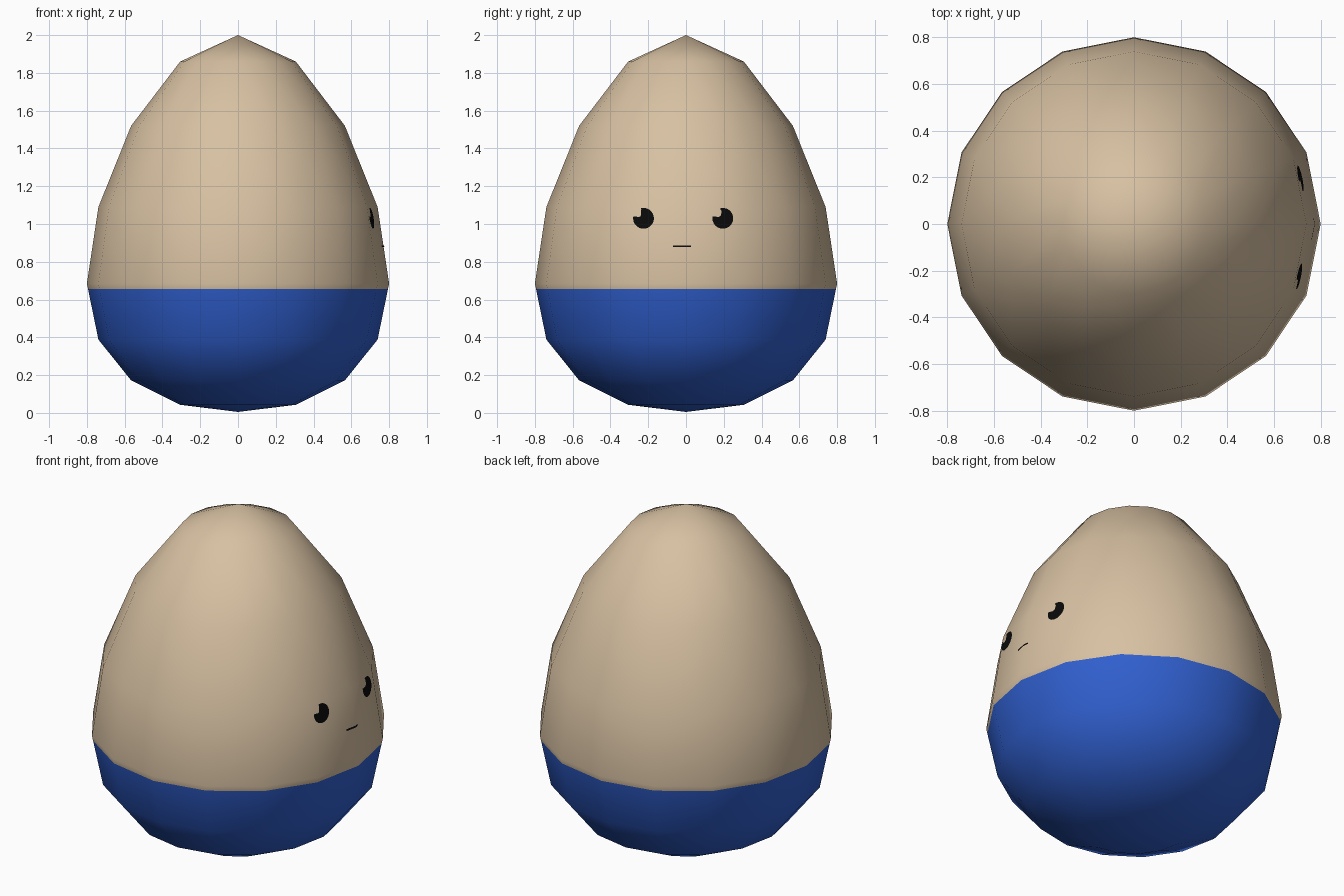
import bpy, bmesh, math

if "Cube" in bpy.data.objects:
    bpy.data.objects.remove(bpy.data.objects["Cube"])


def material(name, rgb):
    m = bpy.data.materials.new(name)
    m.diffuse_color = (*rgb, 1)
    m.use_nodes = True
    m.node_tree.nodes["Principled BSDF"].inputs["Base Color"].default_value = m.diffuse_color
    return m


TAN = material("tan shell", (0.68, 0.53, 0.36))
BLUE = material("blue base", (0.03, 0.117, 0.63))
BLACK = material("black face paint", (0.003, 0.003, 0.003))


def make_object(name, bm, mats):
    me = bpy.data.meshes.new(name)
    bm.to_mesh(me)
    bm.free()
    for m in mats:
        me.materials.append(m)
    ob = bpy.data.objects.new(name, me)
    bpy.context.collection.objects.link(ob)
    return ob


# Egg body: 16-sided sphere with its 9 levels moved to an egg profile
LEVELS = [0.005, 0.043, 0.172, 0.388, 0.685, 1.09, 1.52, 1.86, 2.0]
bm = bmesh.new()
bmesh.ops.create_uvsphere(bm, u_segments=16, v_segments=8, radius=0.8)
for v in bm.verts:
    a = math.acos(max(-1, min(1, -v.co.z / 0.8)))
    v.co.z = LEVELS[round(a / (math.pi / 8))]

# Blue lower part: cut at a level height and coloured by height
CUT = 0.655
bmesh.ops.bisect_plane(bm, geom=bm.verts[:] + bm.edges[:] + bm.faces[:],
                       plane_co=(0, 0, CUT), plane_no=(0, 0, 1))
for f in bm.faces:
    f.smooth = True
    f.material_index = 1 if f.calc_center_median().z < CUT else 0
make_object("egg_body", bm, [TAN, BLUE])


def on_shell(y, z, lift=0.004):
    """Point just above the shell facets on the +x side."""
    return (0.8 + lift - 0.199 * abs(y) - 0.151 * (z - 0.685), y, z)


def painted(name, polygons):
    bm = bmesh.new()
    for poly in polygons:
        bm.faces.new([bm.verts.new(on_shell(y, z)) for y, z in poly])
    bmesh.ops.triangulate(bm, faces=bm.faces[:])
    return make_object(name, bm, [BLACK])


def arc(cy, cz, r, a0, a1, n):
    angles = [math.radians(a0 + (a1 - a0) * i / n) for i in range(n + 1)]
    return [(cy + r * math.cos(a), cz + r * math.sin(a)) for a in angles]


# Eyes: discs with a round highlight bitten out at the upper left
for name, y in (("left_eye", -0.225), ("right_eye", 0.195)):
    z = 1.03
    rim = arc(y, z, 0.055, -190, 105, 24)
    bite = arc(y - 0.028, z + 0.03, 0.023, 45, -115, 8)
    painted(name, [rim + bite])

# Mouth: thin line folded over the facet edge
painted("mouth", [[(a, 0.877), (b, 0.877), (b, 0.887), (a, 0.887)]
                  for a, b in ((-0.068, 0), (0, 0.026))])
